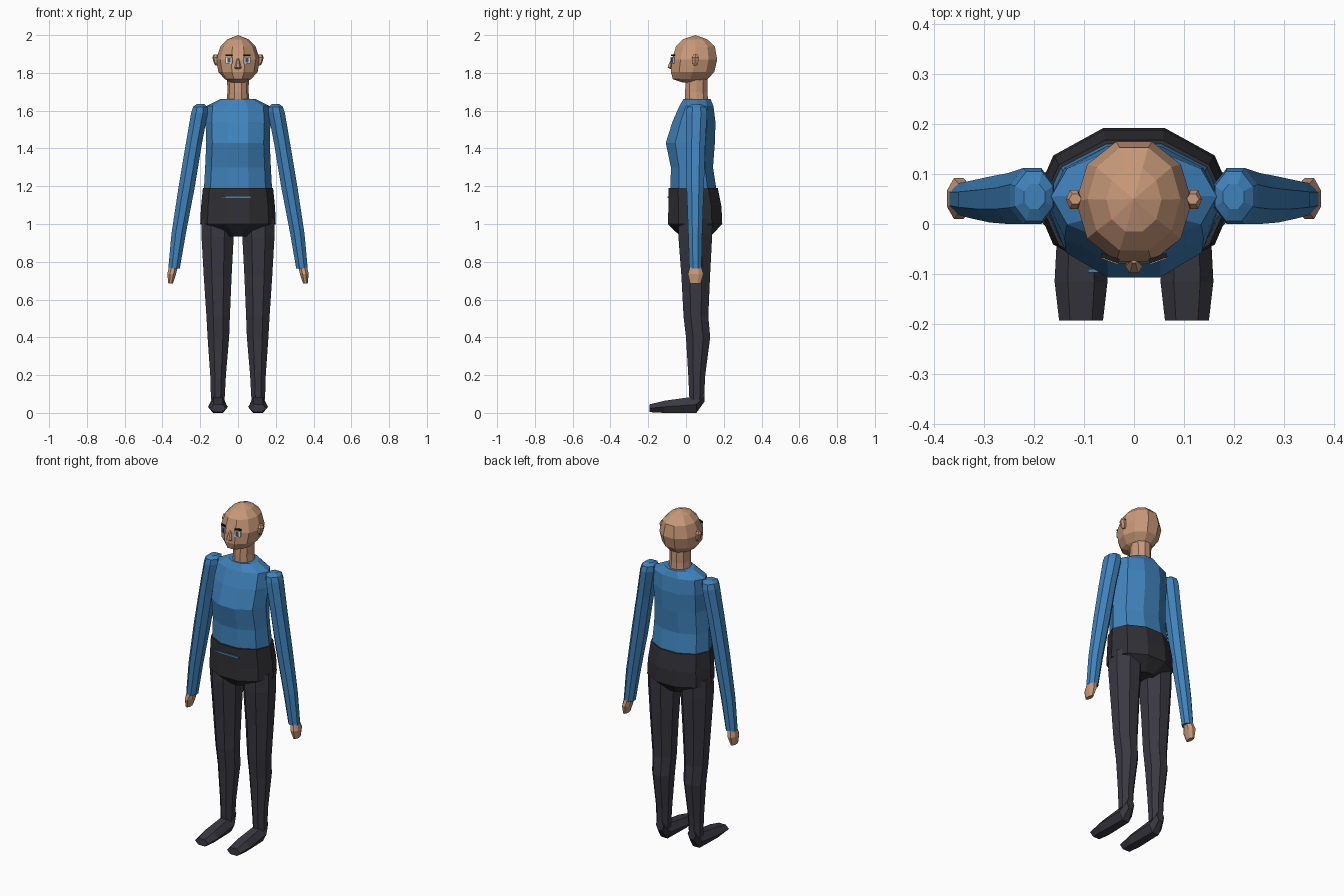
import bpy, bmesh, math
from mathutils import Matrix


def material(name, rgb):
    m = bpy.data.materials.new(name)
    m.diffuse_color = (*rgb, 1)
    return m


SKIN = material("skin", (0.58, 0.32, 0.19))
SHIRT = material("blue shirt", (0.05, 0.225, 0.50))
TROUSERS = material("dark trousers", (0.042, 0.040, 0.054))
HIPS = material("darker hips", (0.030, 0.030, 0.036))
WHITE = material("eye white", (0.75, 0.78, 0.80))
IRIS = material("grey blue iris", (0.05, 0.09, 0.14))
BROW = material("dark brow", (0.015, 0.012, 0.012))


def finish(name, bm, mat):
    bmesh.ops.recalc_face_normals(bm, faces=bm.faces)
    mesh = bpy.data.meshes.new(name)
    bm.to_mesh(mesh)
    bm.free()
    mesh.materials.append(mat)
    ob = bpy.data.objects.new(name, mesh)
    bpy.context.collection.objects.link(ob)
    return ob


def loft(name, rings, n, mat, axis="z", offset=0.0, side=1):
    """Join n-sided rings (t, a0, a1, b0, b1); a is x, t runs along the axis."""
    angles = [offset + 2 * math.pi * i / n for i in range(n)]
    ka = max(abs(math.cos(a)) for a in angles)
    kb = max(abs(math.sin(a)) for a in angles)
    bm = bmesh.new()
    loops = []
    for t, a0, a1, b0, b1 in rings:
        loop = []
        for ang in angles:
            a = (a0 + a1) / 2 + (a1 - a0) / 2 * math.cos(ang) / ka
            b = (b0 + b1) / 2 + (b1 - b0) / 2 * math.sin(ang) / kb
            co = (a, b, t) if axis == "z" else (a, t, b)
            loop.append(bm.verts.new((co[0] * side, co[1], co[2])))
        loops.append(loop)
    for lo, hi in zip(loops, loops[1:]):
        for i in range(n):
            j = (i + 1) % n
            bm.faces.new((lo[i], lo[j], hi[j], hi[i]))
    bm.faces.new(loops[0])
    bm.faces.new(loops[-1])
    bmesh.ops.remove_doubles(bm, verts=bm.verts, dist=0.0005)
    return finish(name, bm, mat)


def centred(rings):
    """Expand (t, half width, b0, b1) to a full ring about x = 0."""
    return [(t, -w, w, b0, b1) for t, w, b0, b1 in rings]


def plate(name, centre, size, mat, turn=0.0):
    bm = bmesh.new()
    bmesh.ops.create_cube(bm, size=1, matrix=Matrix.Translation(centre)
                          @ Matrix.Rotation(turn, 4, "Z") @ Matrix.Diagonal((*size, 1)))
    return finish(name, bm, mat)


# Head and neck
loft("head", centred([
    (1.75, 0.04, -0.02, 0.085), (1.767, 0.07, -0.07, 0.115),
    (1.805, 0.104, -0.08, 0.15), (1.87, 0.116, -0.075, 0.165),
    (1.94, 0.093, -0.053, 0.153), (1.978, 0.055, -0.015, 0.112),
    (2.0, 0.0001, 0.0499, 0.0501)]), 10, SKIN)
loft("neck", centred([(1.64, 0.062, -0.005, 0.118), (1.70, 0.056, -0.005, 0.113),
                      (1.78, 0.058, 0.0, 0.113)]), 10, SKIN)
loft("nose", centred([(1.82, 0.012, -0.082, -0.07), (1.828, 0.018, -0.098, -0.07),
                      (1.84, 0.014, -0.094, -0.07), (1.875, 0.006, -0.078, -0.068)]),
     6, SKIN)

# Torso
loft("shirt_body", centred([
    (1.15, 0.17, -0.075, 0.155), (1.19, 0.18, -0.082, 0.16),
    (1.30, 0.174, -0.08, 0.143), (1.43, 0.168, -0.107, 0.153),
    (1.54, 0.172, -0.072, 0.156), (1.625, 0.166, -0.035, 0.145),
    (1.663, 0.09, -0.012, 0.13)]), 10, SHIRT)

# Hips, with the strip of shirt showing at the front
loft("hips", centred([
    (0.935, 0.07, -0.03, 0.13), (1.0, 0.2, -0.096, 0.192),
    (1.09, 0.196, -0.093, 0.188), (1.19, 0.186, -0.092, 0.168)]), 10, HIPS)
plate("shirt_strip", (-0.01, -0.0935, 1.141), (0.165, 0.007, 0.009), SHIRT)

for side, label in ((1, "left"), (-1, "right")):
    # Eyes and brows
    turn = side * math.radians(20)
    plate(label + "_eye", (side * 0.047, -0.0705, 1.868), (0.036, 0.009, 0.034), WHITE, turn)
    plate(label + "_iris", (side * 0.046, -0.0725, 1.867), (0.015, 0.009, 0.026), IRIS, turn)
    plate(label + "_brow", (side * 0.048, -0.0685, 1.893), (0.038, 0.009, 0.009), BROW, turn)
    # Ear
    loft(label + "_ear", [
        (1.838, 0.105, 0.118, 0.04, 0.058), (1.853, 0.105, 0.128, 0.032, 0.064),
        (1.882, 0.105, 0.136, 0.03, 0.068), (1.897, 0.105, 0.13, 0.04, 0.06)],
        6, SKIN, side=side)
    # Sleeve and hand
    loft(label + "_sleeve", [
        (0.765, 0.308, 0.369, 0.018, 0.082), (0.95, 0.276, 0.352, 0.012, 0.086),
        (1.20, 0.228, 0.314, 0.003, 0.095), (1.42, 0.192, 0.277, 0.0, 0.102),
        (1.59, 0.160, 0.248, 0.0, 0.112), (1.62, 0.162, 0.238, 0.006, 0.105),
        (1.634, 0.178, 0.220, 0.03, 0.08)],
        8, SHIRT, offset=math.pi / 8, side=side)
    loft(label + "_hand", [
        (0.685, 0.345, 0.369, 0.022, 0.078), (0.735, 0.328, 0.374, 0.01, 0.092),
        (0.79, 0.315, 0.362, 0.026, 0.076)], 8, SKIN, offset=math.pi / 8, side=side)
    # Leg
    loft(label + "_leg", [
        (0.07, 0.071, 0.143, 0.018, 0.095), (0.20, 0.064, 0.147, 0.012, 0.102),
        (0.40, 0.047, 0.161, 0.0, 0.128), (0.51, 0.043, 0.167, -0.013, 0.118),
        (0.72, 0.034, 0.181, -0.024, 0.127), (0.93, 0.023, 0.193, -0.04, 0.138),
        (1.03, 0.02, 0.193, -0.04, 0.14)],
        8, TROUSERS, offset=math.pi / 8, side=side)
    # Foot, running from toe to heel
    loft(label + "_foot", [
        (-0.193, 0.062, 0.150, 0.004, 0.045), (-0.115, 0.053, 0.159, 0.0, 0.064),
        (0.055, 0.062, 0.150, 0.0, 0.088), (0.098, 0.08, 0.132, 0.06, 0.122)],
        6, TROUSERS, axis="y", side=side)
